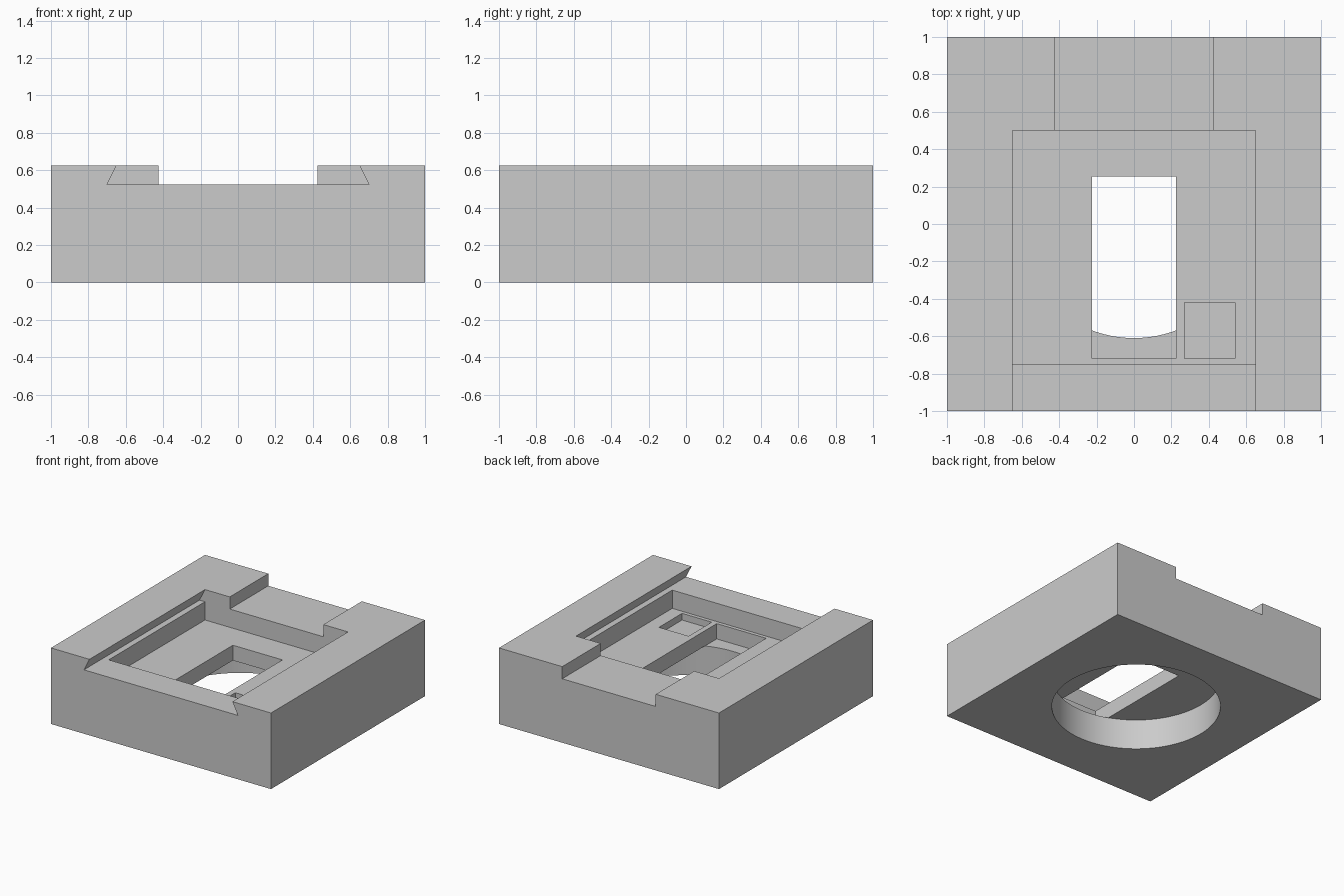
import bpy
import bmesh
import math

cube = bpy.data.objects.get("Cube")
if cube:
    bpy.data.objects.remove(cube, do_unlink=True)

grey = bpy.data.materials.new("light grey")
grey.use_nodes = True
colour = (0.6, 0.6, 0.6, 1)
grey.diffuse_color = colour
grey.node_tree.nodes["Principled BSDF"].inputs["Base Color"].default_value = colour


def prism(name, outline, y0, y1):
    """Extrude an x-z outline along y."""
    bm = bmesh.new()
    face = bm.faces.new([bm.verts.new((x, y0, z)) for x, z in outline])
    grown = bmesh.ops.extrude_face_region(bm, geom=[face])["geom"]
    moved = [v for v in grown if isinstance(v, bmesh.types.BMVert)]
    bmesh.ops.translate(bm, verts=moved, vec=(0, y1 - y0, 0))
    bmesh.ops.recalc_face_normals(bm, faces=bm.faces)
    mesh = bpy.data.meshes.new(name)
    bm.to_mesh(mesh)
    bm.free()
    mesh.materials.append(grey)
    obj = bpy.data.objects.new(name, mesh)
    bpy.context.collection.objects.link(obj)
    return obj


def box(name, x0, x1, y0, y1, z0, z1):
    return prism(name, [(x0, z0), (x1, z0), (x1, z1), (x0, z1)], y0, y1)


HEIGHT, SLIDE, FLOOR, BORE = 0.625, 0.525, 0.375, 0.25
ABOVE = 0.8

block = box("block", -1, 1, -1, 1, 0, HEIGHT)

# Dovetail slide open to the front, and the narrower channel to the back
half = [(0.70, SLIDE), (0.65, HEIGHT), (0.65, ABOVE)]
outline = half + [(-x, z) for x, z in reversed(half)]
cutters = [
    prism("dovetail_cutter", outline, -1.2, 0.5),
    box("channel_cutter", -0.425, 0.425, 0.4, 1.2, SLIDE, ABOVE),
    # Sunken floor, then the long slot and the small square recess in it
    box("pocket_cutter", -0.65, 0.65, -0.75, 0.5, FLOOR, 0.6),
    box("recess_cutter", 0.27, 0.54, -0.72, -0.42, FLOOR - 0.055, 0.45),
]

# Round bore from below
bpy.ops.mesh.primitive_cylinder_add(vertices=96, radius=0.635, depth=BORE + 0.2,
                                    location=(0, 0.025, (BORE - 0.2) / 2))
bore = bpy.context.object
bore.name = "bore_cutter"
bore.data.materials.append(grey)
cutters.append(bore)
cutters.append(box("slot_cutter", -0.225, 0.225, -0.72, 0.255, BORE - 0.001, 0.45))

# Cut everything out of the block
bpy.ops.object.select_all(action="DESELECT")
block.select_set(True)
bpy.context.view_layer.objects.active = block
for cutter in cutters:
    cutter.hide_render = True
    mod = block.modifiers.new(cutter.name, "BOOLEAN")
    mod.operation = "DIFFERENCE"
    mod.solver = "EXACT"
    mod.object = cutter
    bpy.ops.object.modifier_apply(modifier=mod.name)
for cutter in cutters:
    bpy.data.objects.remove(cutter, do_unlink=True)

bpy.ops.object.shade_smooth_by_angle(angle=math.radians(30))
